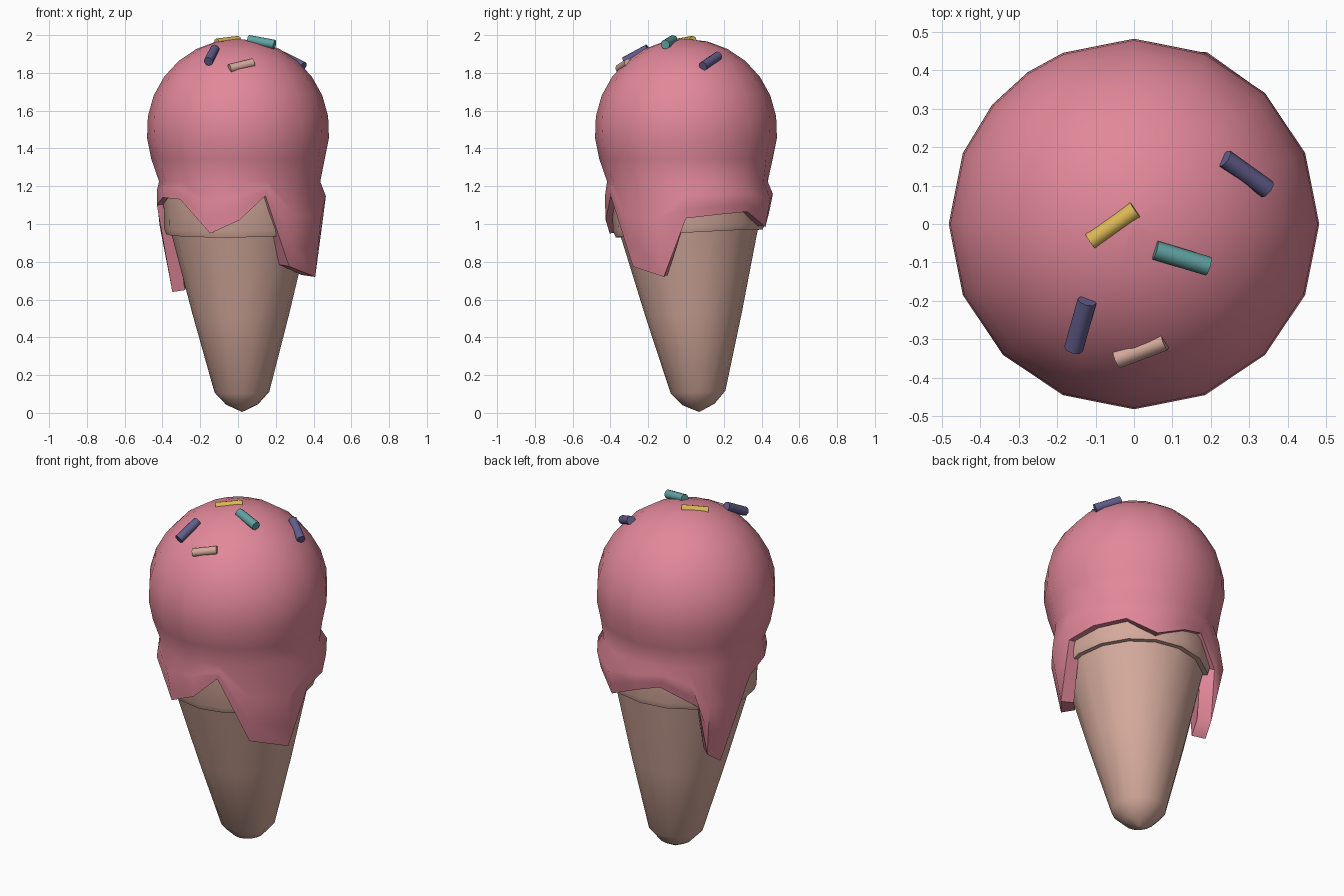
import bpy, bmesh, math
from mathutils import Vector

if "Cube" in bpy.data.objects:
    bpy.data.objects.remove(bpy.data.objects["Cube"])


def material(name, rgb):
    m = bpy.data.materials.new(name)
    m.diffuse_color = (*rgb, 1)
    m.use_nodes = True
    m.node_tree.nodes["Principled BSDF"].inputs["Base Color"].default_value = m.diffuse_color
    return m


PINK = material("strawberry pink", (0.76, 0.245, 0.32))
WAFER = material("wafer tan", (0.66, 0.40, 0.33))
YELLOW = material("yellow", (0.72, 0.48, 0.09))
TEAL = material("teal", (0.12, 0.36, 0.36))
PURPLE = material("purple", (0.12, 0.11, 0.26))


def finish(bm, name, mat, angle):
    bmesh.ops.recalc_face_normals(bm, faces=bm.faces)
    mesh = bpy.data.meshes.new(name)
    bm.to_mesh(mesh)
    bm.free()
    mesh.materials.append(mat)
    ob = bpy.data.objects.new(name, mesh)
    bpy.context.collection.objects.link(ob)
    bpy.ops.object.select_all(action='DESELECT')
    bpy.context.view_layer.objects.active = ob
    ob.select_set(True)
    bpy.ops.object.shade_smooth_by_angle(angle=math.radians(angle))
    return ob


def loft(rings, name, mat, angle):
    """Skin a list of equally long closed rings and cap both ends."""
    bm = bmesh.new()
    vs = [[bm.verts.new(p) for p in ring] for ring in rings]
    n = len(vs[0])
    for a, b in zip(vs, vs[1:]):
        for i in range(n):
            j = (i + 1) % n
            bm.faces.new((a[i], a[j], b[j], b[i]))
    bm.faces.new(vs[0])
    bm.faces.new(vs[-1])
    bmesh.ops.remove_doubles(bm, verts=bm.verts, dist=0.0005)
    return finish(bm, name, mat, angle)


def polar(deg, r, z):
    a = math.radians(deg)
    return (r * math.cos(a), r * math.sin(a), z)


def lathe(profile, name, mat, n=16):
    rings = [[polar(360 * i / n, r, z) for i in range(n)] for r, z in profile]
    ob = loft(rings, name, mat, 35)
    # the wafer leans slightly
    ob.location = (0.022, 0.07, 0)
    ob.rotation_euler = (0.055, -0.012, 0)
    return ob


# wafer cone and its rim
lathe([(0.001, 0.005), (0.085, 0.045), (0.145, 0.11), (0.255, 0.52), (0.365, 0.96)],
      "wafer_cone", WAFER)
lathe([(0.34, 0.955), (0.39, 0.952), (0.402, 0.985), (0.402, 1.2)], "wafer_rim", WAFER)

# melted edge columns: angle on scoop, angle at edge, edge height, mid radius, edge radius
EDGE = [
    (0, 0, 1.03, 0.465, 0.45), (22.5, 22, 1.05, 0.48, 0.46), (45, 45, 1.065, 0.48, 0.46),
    (67.5, 66, 0.985, 0.485, 0.46), (90, 88, 1.06, 0.46, 0.44), (112.5, 106, 1.10, 0.44, 0.43),
    (125, 134, 0.99, 0.46, 0.43), (140, 141, 0.70, 0.475, 0.41), (157.5, 153, 0.64, 0.455, 0.39),
    (180, 177, 1.10, 0.43, 0.43), (202.5, 202, 1.14, 0.425, 0.43), (225, 226, 1.13, 0.43, 0.44),
    (247.5, 250, 0.95, 0.45, 0.43), (270, 271, 1.02, 0.43, 0.425), (292.5, 290, 1.15, 0.425, 0.425),
    (315, 314, 0.775, 0.44, 0.39), (337.5, 344, 0.72, 0.465, 0.425),
]
# scoop: ball, neck, dripping skirt, lip and inner wall
NECK = 1.225
rings = []
for k in range(9):
    phi = math.radians(0.1 + 13.5 * k)
    rings.append([polar(c[0], 0.483 * math.sin(phi), 1.495 + 0.485 * math.cos(phi)) for c in EDGE])
rings.append([polar(c[0], (0.43 + c[3]) / 2 - 0.012, NECK) for c in EDGE])
for t in (0.4, 0.75, 1.0):
    ring = []
    for top, low, z, mid, r in EDGE:
        rad = mid if t < 0.5 else r + (mid - r) * (1 - t) / 0.6
        ring.append(polar(top + (low - top) * t, rad, NECK + (z - NECK) * t))
    rings.append(ring)
rings.append([polar(c[1], c[4] - 0.075, c[2] + 0.01) for c in EDGE])
rings.append([polar(c[0], 0.37, 1.19) for c in EDGE])
loft(rings, "ice_cream_scoop", PINK, 42)


# sprinkles
def sprinkle(name, a, b, r, mat):
    a, b = Vector(a), Vector(b)
    q = (b - a).to_track_quat('Z', 'Y')
    rings = [[p + q @ Vector(polar(45 * i, r, 0)) for i in range(8)] for p in (a, b)]
    loft(rings, name, mat, 50)


for s in [
    ("sprinkle_yellow", (-0.113, -0.045, 1.958), (0.004, 0.037, 1.972), 0.024, YELLOW),
    ("sprinkle_teal", (0.055, -0.068, 1.976), (0.194, -0.11, 1.95), 0.025, TEAL),
    ("sprinkle_purple_front", (-0.157, -0.325, 1.86), (-0.122, -0.2, 1.928), 0.025, PURPLE),
    ("sprinkle_purple_side", (0.236, 0.17, 1.89), (0.347, 0.09, 1.835), 0.025, PURPLE),
    ("sprinkle_tan", (-0.045, -0.352, 1.823), (0.08, -0.305, 1.853), 0.024, WAFER),
]:
    sprinkle(*s)
